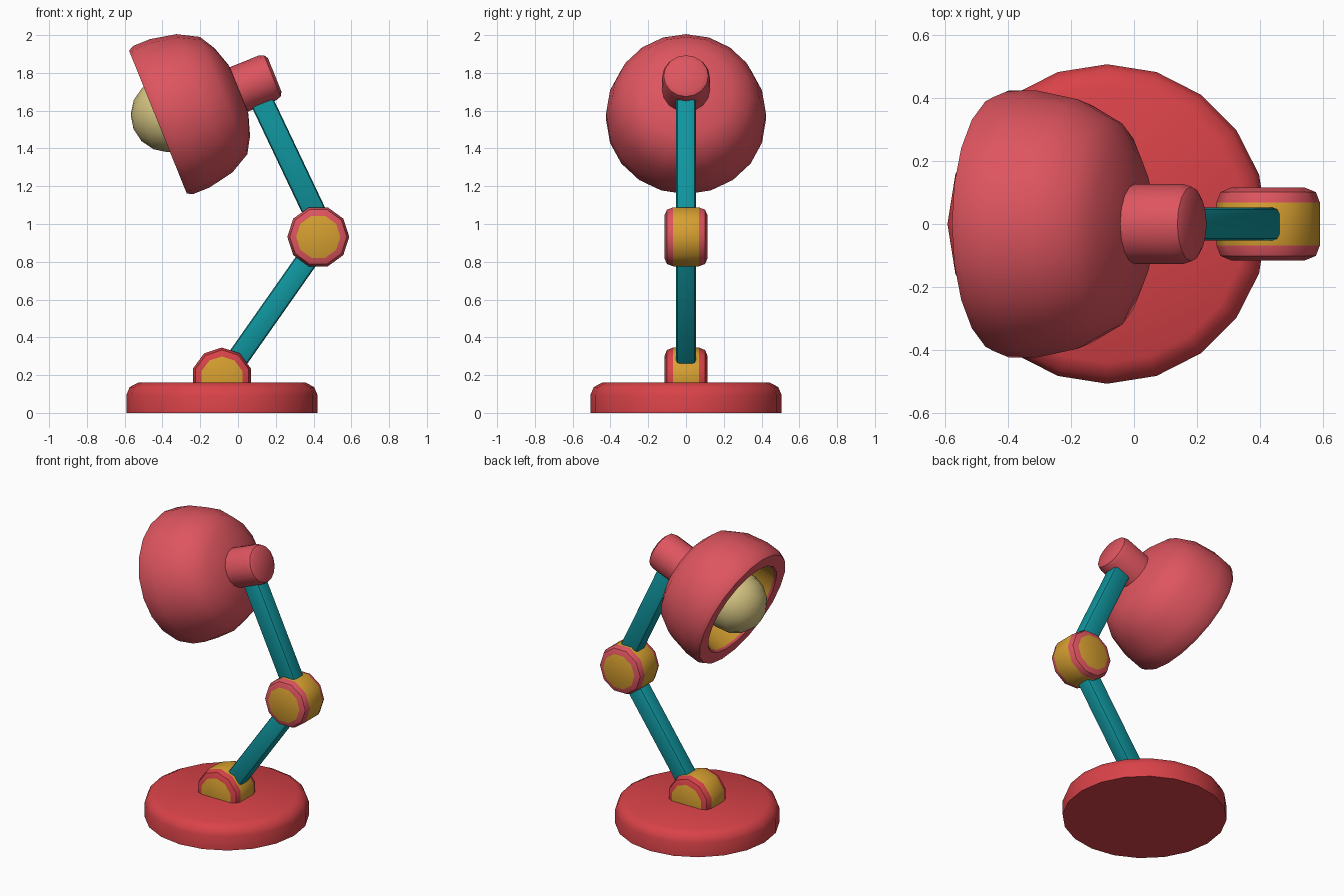
import bpy, bmesh, math
from mathutils import Vector, Matrix

if "Cube" in bpy.data.objects:
    bpy.data.objects.remove(bpy.data.objects["Cube"])


def material(name, rgb):
    m = bpy.data.materials.new(name)
    m.diffuse_color = (*rgb, 1)
    m.use_nodes = True
    m.node_tree.nodes["Principled BSDF"].inputs["Base Color"].default_value = m.diffuse_color
    return m


BASE_RED = material("base red", (0.69, 0.055, 0.065))
SHADE_RED = material("shade red", (0.73, 0.09, 0.115))
YELLOW = material("golden yellow", (0.68, 0.35, 0.03))
TEAL = material("teal", (0.005, 0.30, 0.34))
CREAM = material("cream", (0.66, 0.55, 0.22))


def finish(name, bm, mats, angle=40):
    bmesh.ops.recalc_face_normals(bm, faces=bm.faces)
    me = bpy.data.meshes.new(name)
    bm.to_mesh(me)
    bm.free()
    for m in mats:
        me.materials.append(m)
    me.shade_smooth()
    me.set_sharp_from_angle(angle=math.radians(angle))
    ob = bpy.data.objects.new(name, me)
    bpy.context.collection.objects.link(ob)
    return ob


def lathe(name, origin, axis, u, profile, n, mats, segs=None, angle=40):
    """Revolve (radius, distance) points about axis; segs = material per segment."""
    o, a, u = Vector(origin), Vector(axis).normalized(), Vector(u).normalized()
    v = a.cross(u)
    bm = bmesh.new()
    rings = []
    for r, t in profile:
        k = n if r > 0 else 1
        rings.append([bm.verts.new(o + a * t + r * (u * math.cos(2 * math.pi * i / n)
                      + v * math.sin(2 * math.pi * i / n))) for i in range(k)])
    for s, (p, q) in enumerate(zip(rings, rings[1:])):
        for i in range(n):
            j = (i + 1) % n
            vs = [p[i % len(p)], p[j % len(p)], q[j % len(q)], q[i % len(q)]]
            f = bm.faces.new(list(dict.fromkeys(vs)))
            f.material_index = segs[s] if segs else 0
    return finish(name, bm, mats, angle)


def arm(name, start, end, width, depth):
    """Rounded bar running between two points in the xz plane."""
    s, e = Vector(start), Vector(end)
    d = (e - s).normalized()
    y = Vector((0, 1, 0))
    rot = Matrix((y.cross(d), y, d)).transposed().to_4x4()
    bm = bmesh.new()
    bmesh.ops.create_cube(bm, size=1, matrix=Matrix.Translation((s + e) / 2) @ rot
                          @ Matrix.Diagonal((width, depth, (e - s).length, 1)))
    bmesh.ops.bevel(bm, geom=bm.edges[:], offset=0.02, segments=2,
                    profile=0.5, affect='EDGES')
    return finish(name, bm, [TEAL])


def joint(name, centre, r, u, red):
    """Hinge drum: yellow middle, red rounded rims, yellow caps."""
    half = [(0, 0.115), (r - 0.047, 0.115), (r - 0.013, 0.101), (r, 0.068)]
    prof = [(a, -b) for a, b in half] + half[::-1]
    return lathe(name, centre, (0, 1, 0), u, prof, 10, [YELLOW, red],
                 [0, 1, 1, 0, 1, 1, 0], angle=37)


X, Y, Z = (1, 0, 0), (0, 1, 0), (0, 0, 1)

# Round base
lathe("base", (-0.085, 0, 0), Z, X,
      [(0, 0), (0.506, 0), (0.506, 0.095), (0.488, 0.137), (0.44, 0.162), (0, 0.162)],
      20, [BASE_RED])

# Hinges and arms
joint("base_joint", (-0.085, 0, 0.185), 0.161, Z, BASE_RED)
joint("elbow_joint", (0.425, 0, 0.932), 0.164, X, SHADE_RED)
arm("lower_arm", (-0.06, 0, 0.205), (0.40, 0, 0.86), 0.115, 0.104)
arm("upper_arm", (0.43, 0, 1.01), (0.09, 0, 1.725), 0.122, 0.104)

# Lamp head, along one tilted axis from the rim centre
tilt = math.radians(22)
axis = (math.cos(tilt), 0, math.sin(tilt))
rim = (-0.41, 0, 1.545)
lathe("shade", rim, axis, Y,
      [(0, 0.46), (0.14, 0.445), (0.25, 0.41), (0.335, 0.36), (0.395, 0.25),
       (0.423, 0.11), (0.423, 0.015), (0.408, -0.015), (0.325, -0.015),
       (0.315, 0.0), (0.30, 0.13), (0.22, 0.27), (0, 0.33)],
      20, [SHADE_RED, YELLOW], [0] * 9 + [1] * 3)
lathe("socket", rim, axis, Y,
      [(0, 0.38), (0.127, 0.38), (0.127, 0.61), (0.118, 0.638), (0.095, 0.652), (0, 0.652)],
      16, [SHADE_RED])

# Bulb
bulb = [(0.198 * math.sin(math.pi * i / 8) if 0 < i < 8 else 0,
         -0.198 * math.cos(math.pi * i / 8)) for i in range(9)]
lathe("bulb", (-0.37, 0, 1.578), axis, Y, bulb, 16, [CREAM])
